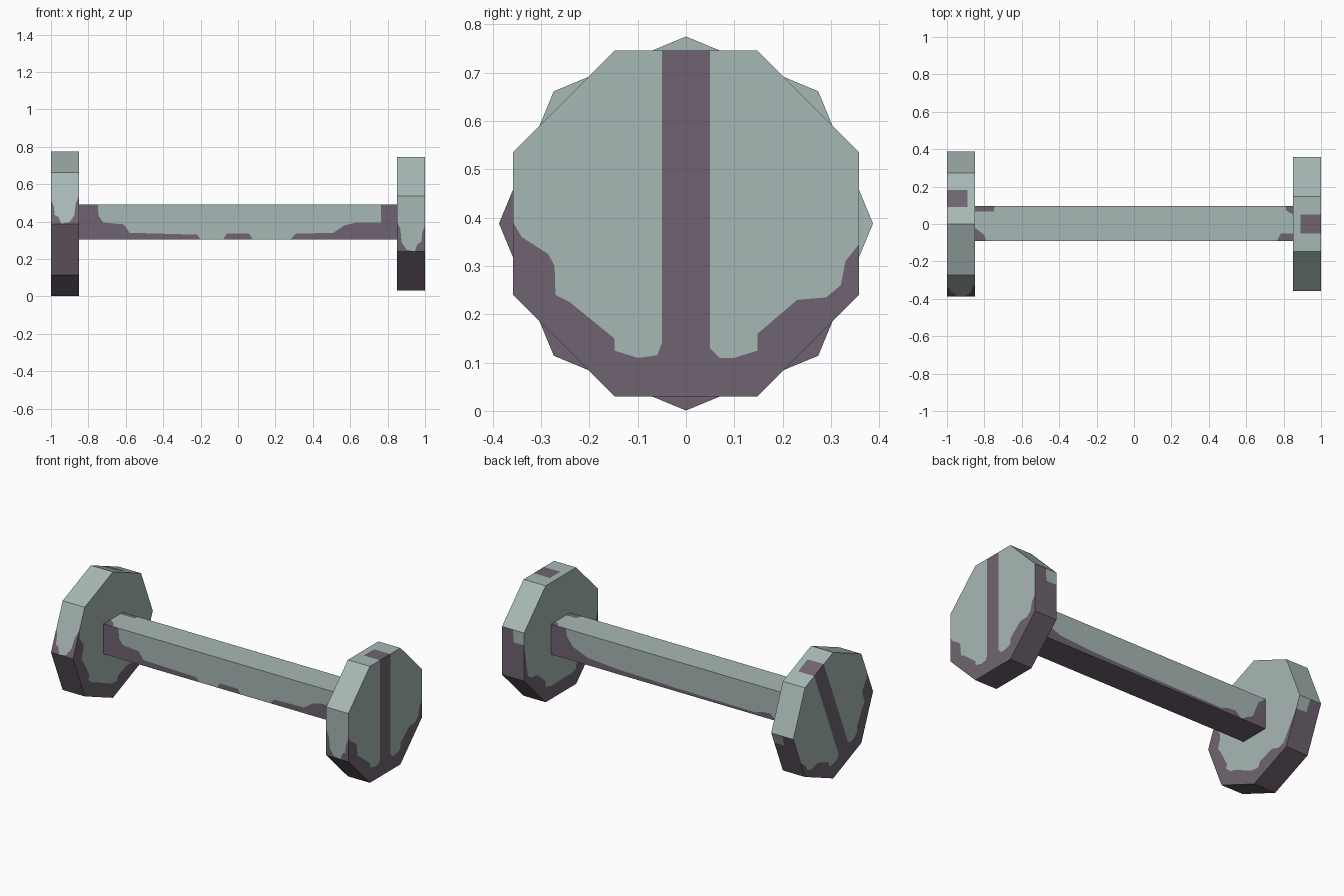
import bpy, bmesh, math
from mathutils import Matrix, Vector

if "Cube" in bpy.data.objects:
    bpy.data.objects.remove(bpy.data.objects["Cube"])


def make_material(name, colour):
    m = bpy.data.materials.new(name)
    m.diffuse_color = (*colour, 1)
    m.use_nodes = True
    m.node_tree.nodes["Principled BSDF"].inputs["Base Color"].default_value = m.diffuse_color
    return m


PALE = make_material("pale grey green", (0.39, 0.48, 0.46))
STAIN = make_material("dusky purple", (0.162, 0.127, 0.165))

CZ = 0.388               # height of the disc centres
A, S = 0.3575, 0.148     # octagon apothem and half side
X0, X1 = 0.85, 1.0       # inner and outer disc planes


def panel(bm, knots, base, top, place):
    """Flat panel in columns: stained from base up to the knot height, pale above."""
    for (u0, h0), (u1, h1) in zip(knots, knots[1:]):
        if u1 - u0 < 1e-5:
            continue
        b0, b1, t0, t1 = base(u0), base(u1), top(u0), top(u1)
        h0, h1 = min(max(h0, b0), t0), min(max(h1, b1), t1)
        for mat, quad in ((1, [(u0, b0), (u1, b1), (u1, h1), (u0, h0)]),
                          (0, [(u0, h0), (u1, h1), (u1, t1), (u0, t0)])):
            pts = [p for i, p in enumerate(quad)
                   if (Vector(p) - Vector(quad[i - 1])).length > 1e-5]
            if len(pts) > 2:
                f = bm.faces.new([bm.verts.new(place(*p)) for p in pts])
                f.material_index = mat


def const(v):
    return lambda u: v


def finish(bm, name, centre):
    bmesh.ops.remove_doubles(bm, verts=bm.verts, dist=1e-4)
    bm.normal_update()
    for f in bm.faces:  # convex part: every face looks away from the centre
        if f.normal.dot(f.calc_center_median() - Vector(centre)) < 0:
            f.normal_flip()
    me = bpy.data.meshes.new(name)
    bm.to_mesh(me)
    bm.free()
    me.materials.append(PALE)
    me.materials.append(STAIN)
    ob = bpy.data.objects.new(name, me)
    bpy.context.collection.objects.link(ob)


# Stain edge on the disc faces, as (y, height above the ground)
LEFT_EDGE = [(-A, .39), (-.34, .36), (-.285, .325), (-.272, .3), (-.27, .24),
             (-.24, .225), (-S, .15), (-S, .125), (-.1, .11), (-.06, .115)]
RIGHT_EDGE = [(.07, .11), (.1, .11), (S, .125), (S, .16), (.23, .23), (.29, .235),
              (.32, .26), (.33, .31), (A, .345)]
STRIPE = [(-.05, .14), (-.05, .8), (.05, .8), (.05, .13)]


def disc(name, transform):
    bm = bmesh.new()
    roof = lambda y: min(A, A + S - abs(y))
    floor = lambda y: -roof(y)
    rel = lambda pts: [(y, z - CZ) for y, z in pts]

    # outer face with the stripe, inner face without
    panel(bm, rel(LEFT_EDGE + STRIPE + RIGHT_EDGE), floor, roof, lambda u, v: (X1, u, v))
    inner = [(-A, .40)] + LEFT_EDGE[1:] + RIGHT_EDGE[:-1] + [(A, .46)]
    panel(bm, rel(inner), floor, roof, lambda u, v: (X0, u, v))

    # front and back rim facets
    front = [(X0, .40), (.868, .36), (.875, .29), (.90, .25), (.945, .24),
             (.96, .28), (.98, .29), (.985, .34), (X1, .38)]
    back = [(X0, .46), (.92, .46), (.925, .6), (X1, .6)]
    panel(bm, rel(front), const(-S), const(S), lambda u, v: (u, -A, v))
    panel(bm, rel(back), const(-S), const(S), lambda u, v: (u, A, v))

    # top facet, where the stripe folds over the outer edge
    cap = [(-S, 0), (-.05, 0), (-.05, .11), (.05, .11), (.05, 0), (S, 0)]
    panel(bm, cap, const(0), const(X1 - X0), lambda u, v: (X1 - v, u, A))

    # bottom facet and the four sloping facets
    plain = lambda h: [(X0, h), (X1, h)]
    panel(bm, plain(1), const(-S), const(S), lambda u, v: (u, v, -A))
    for side in (-1, 1):
        for up, h in ((1, 0), (-1, 1)):
            panel(bm, plain(h), const(S), const(A),
                  lambda u, v: (u, side * v, up * (A + S - v)))

    bm.transform(Matrix.Translation((0, 0, CZ)) @ transform)
    x_mid = (transform @ Vector(((X0 + X1) / 2, 0, 0))).x
    finish(bm, name, (x_mid, 0, CZ))


disc("right_disc", Matrix.Identity(4))
disc("left_disc", Matrix.Rotation(math.radians(-22.5), 4, 'X') @ Matrix.Diagonal((-1, 1, 1, 1)))

# Square bar
L, Y0, Y1, Z0, Z1 = X0, -.09, .096, .305, .49
YM = (Y0 + Y1) / 2
bm = bmesh.new()

front = [(-L, Z1), (-.75, Z1), (-.77, .43), (-.72, .395), (-.61, .385), (-.58, .34),
         (-.22, .33), (-.2, Z0), (-.08, Z0), (-.06, .335), (.06, .335), (.08, Z0),
         (.28, Z0), (.31, .335), (.51, .34), (.57, .38), (.63, .395), (.765, .395),
         (.765, Z1), (L, Z1)]
front[2] = (-.745, .43)
back = [(-L, Z1), (-.80, .45), (-.76, .35), (-.72, .33), (-.68, Z0), (-.64, .34),
        (-.58, .335), (-.54, .32), (0, .325), (.4, .335), (.6, .35), (.7, .39),
        (.74, .44), (.75, Z1), (L, Z1)]
panel(bm, front, const(Z0), const(Z1), lambda u, v: (u, Y0, v))
panel(bm, back, const(Z0), const(Z1), lambda u, v: (u, Y1, v))
panel(bm, [(-L, 1), (L, 1)], const(Y0), const(Y1), lambda u, v: (u, v, Z0))

# top of the bar, stained at its four corners
half = (Y1 - Y0) / 2
top_front = [(-L, .07), (-.80, .03), (-.79, 0), (.765, 0), (.785, .04), (L, .04)]
top_back = [(-L, .028), (-.75, .028), (-.745, 0), (.81, 0), (.815, .025), (L, .045)]
panel(bm, top_front, const(0), const(half), lambda u, v: (u, Y0 + v, Z1))
panel(bm, top_back, const(0), const(half), lambda u, v: (u, Y1 - v, Z1))
finish(bm, "bar", (0, YM, (Z0 + Z1) / 2))
